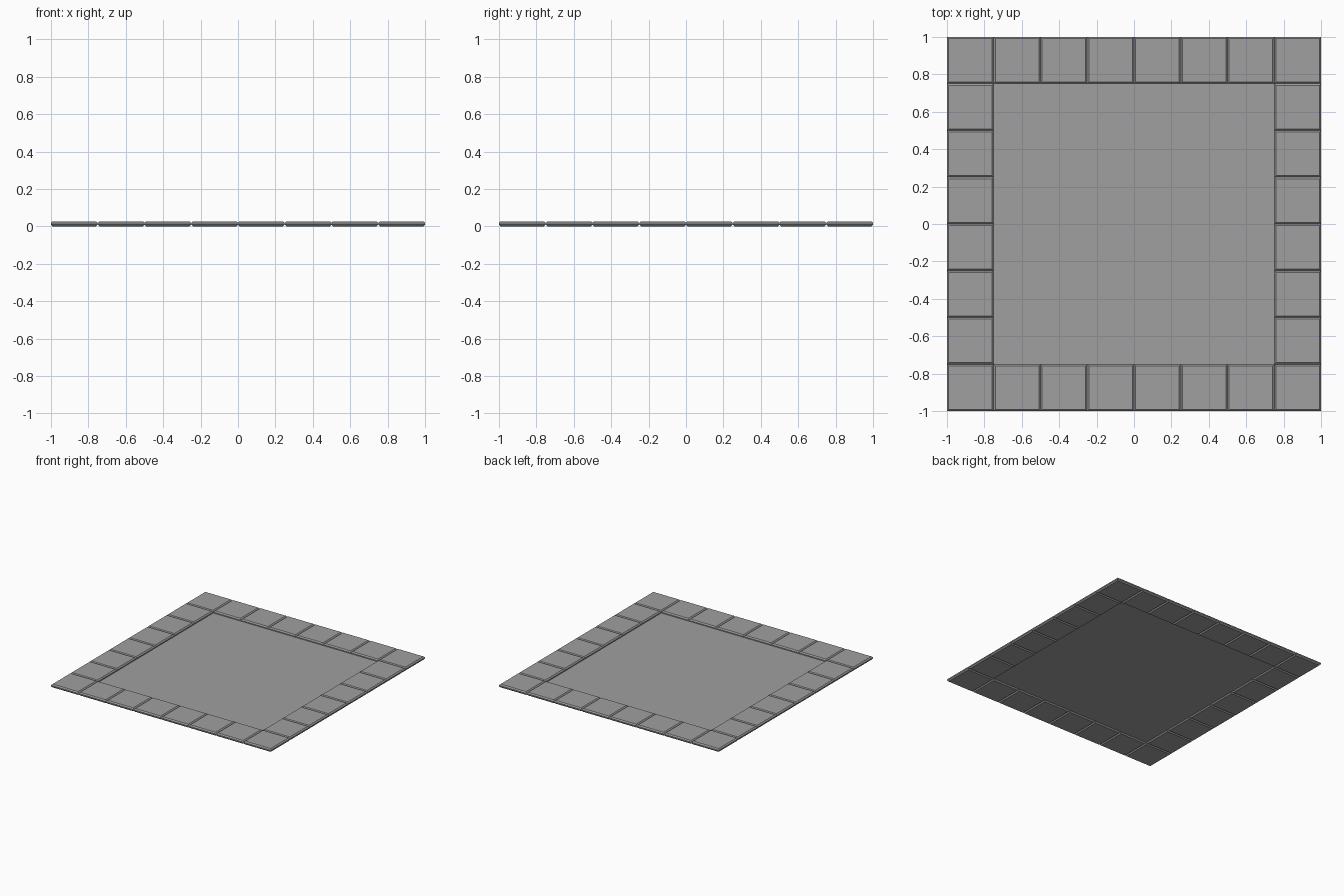
import bpy, bmesh

cube = bpy.data.objects.get("Cube")
if cube:
    bpy.data.objects.remove(cube, do_unlink=True)

TILE = 0.25       # tile pitch
HEIGHT = 0.027    # tile thickness
BEVEL = 0.009     # chamfer width
FLOOR_Z = 0.01    # height of the centre panel

stone = bpy.data.materials.new("stone grey")
stone.use_nodes = True
grey = (0.35, 0.35, 0.35, 1)
stone.diffuse_color = grey
stone.node_tree.nodes["Principled BSDF"].inputs["Base Color"].default_value = grey


def tile_mesh():
    """Flat square slab with every edge chamfered."""
    bm = bmesh.new()
    bmesh.ops.create_cube(bm, size=1)
    bmesh.ops.scale(bm, vec=(TILE, TILE, HEIGHT), verts=bm.verts)
    rims = [e for e in bm.edges if abs(e.verts[0].co.z - e.verts[1].co.z) < 1e-6]
    bmesh.ops.bevel(bm, geom=rims, offset=BEVEL, segments=1, affect='EDGES')
    mesh = bpy.data.meshes.new("border_tile")
    bm.to_mesh(mesh)
    bm.free()
    mesh.materials.append(stone)
    return mesh


# Border ring of tiles
mesh = tile_mesh()
for i in range(8):
    for j in range(8):
        if i in (0, 7) or j in (0, 7):
            tile = bpy.data.objects.new("border_tile", mesh)
            tile.location = ((i - 3.5) * TILE, (j - 3.5) * TILE, HEIGHT / 2)
            bpy.context.collection.objects.link(tile)

# Recessed centre panel
bpy.ops.mesh.primitive_plane_add(size=6 * TILE, location=(0, 0, FLOOR_Z))
panel = bpy.context.object
panel.name = "centre_panel"
panel.data.materials.append(stone)
